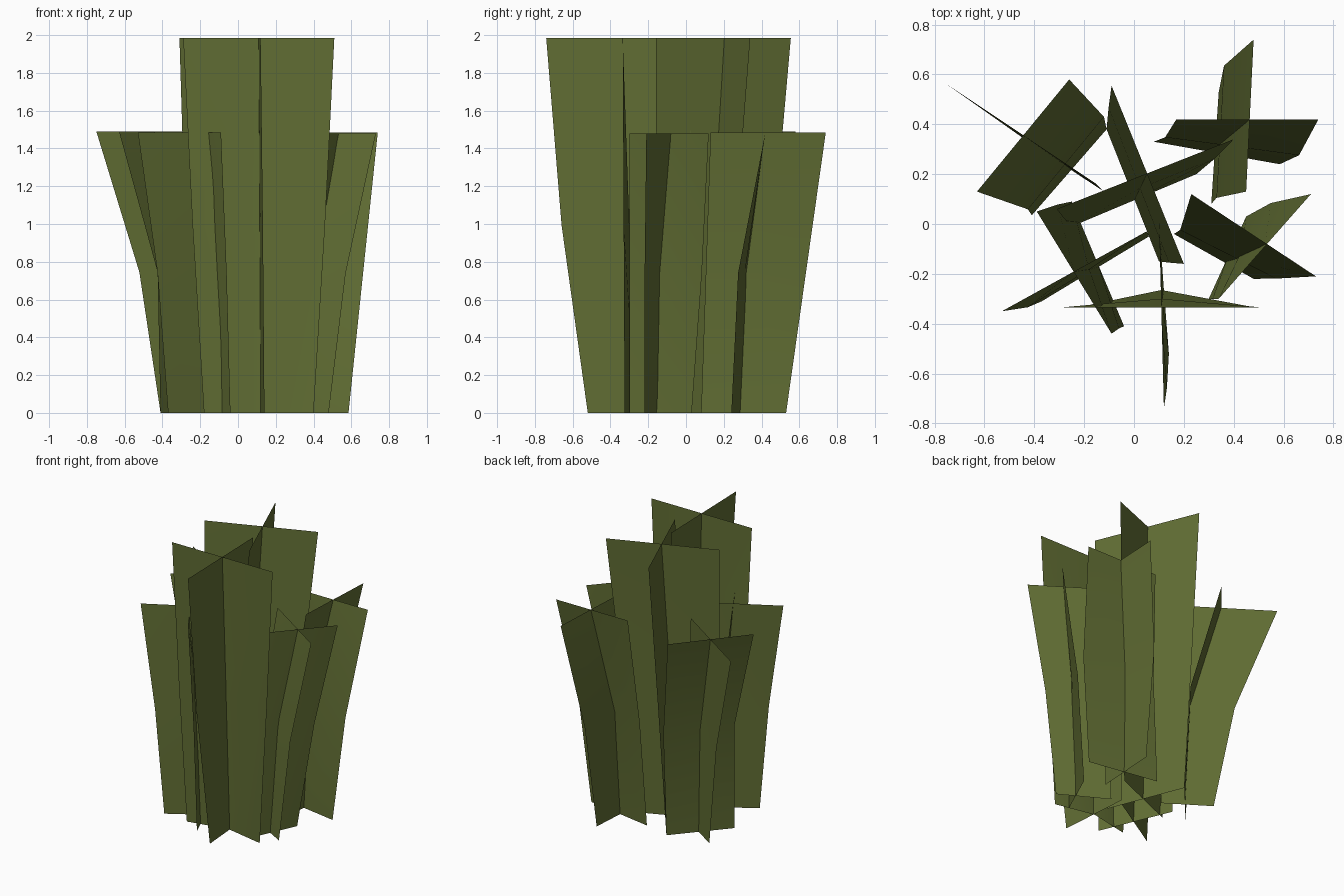
import bpy

# one flat grass colour
green = bpy.data.materials.new("grass green")
green.diffuse_color = (0.12, 0.155, 0.034, 1)


def grass_card(name, base, top, height, bend, bulge=0):
    """Bent upright sheet: base and top are (x1, y1, x2, y2) edges, bend is how
    far (x, y) the middle row has moved from base to top, bulge curves the foot."""
    mid = [b + (t - b) * bend[i % 2] for i, (b, t) in enumerate(zip(base, top))]
    verts, faces = [], []
    for z, e, k in ((0, base, 1), (height * 0.5, mid, 0.5), (height, top, 0)):
        for u in (0, 0.5, 1):
            c = k * bulge if u == 0.5 else 0
            verts.append((e[0] + (e[2] - e[0]) * u,
                          e[1] + (e[3] - e[1]) * u + c, z))
    for r in (0, 3):
        for c in (0, 1):
            i = r + c
            faces.append((i, i + 1, i + 4, i + 3))
    me = bpy.data.meshes.new(name)
    me.from_pydata(verts, [], faces)
    me.materials.append(green)
    for p in me.polygons:
        p.use_smooth = True
    ob = bpy.data.objects.new(name, me)
    bpy.context.collection.objects.link(ob)


def tuft(name, height, *cards):
    """Two crossing cards: (base edge, top edge, bend[, bulge])."""
    for n, (base, top, *shape) in enumerate(cards, 1):
        grass_card(f"{name}_card_{n}", base, top, height, *shape)


tuft("back_left_tuft", 1.49,
     ((-0.41, 0.32, -0.12, 0.13), (-0.75, 0.56, -0.15, 0.16), (0.33, 0.33)),
     ((-0.41, 0.035, -0.11, 0.38), (-0.63, 0.13, -0.26, 0.58), (0.07, 0.25)))
tuft("middle_tall_tuft", 1.985,
     ((-0.11, 0.38, 0.10, -0.15), (-0.09, 0.555, 0.20, -0.16), (0.4, 0.5)),
     ((-0.25, -0.01, 0.25, 0.20), (-0.31, 0.06, 0.40, 0.34), (0.5, 0.45)))
tuft("back_right_tuft", 1.485,
     ((0.34, 0.53, 0.31, 0.08), (0.48, 0.74, 0.45, 0.13), (0.15, 0.5)),
     ((0.08, 0.33, 0.585, 0.24), (0.17, 0.42, 0.74, 0.42), (0.5, 0.2)))
tuft("right_tuft", 1.48,
     ((0.45, 0.03, 0.30, -0.30), (0.71, 0.12, 0.34, -0.30), (0.38, 0.6)),
     ((0.16, -0.04, 0.48, -0.22), (0.23, 0.12, 0.73, -0.21), (0.36, 0.1)))
tuft("left_tuft", 1.485,
     ((-0.37, -0.31, 0.06, -0.05), (-0.53, -0.35, 0.05, -0.03), (0.35, 0.6)),
     ((-0.25, 0.09, -0.04, -0.41), (-0.39, 0.05, -0.09, -0.44), (0.4, 0.3)))
tuft("front_tall_tuft", 1.985,
     ((0.14, -0.52, 0.10, -0.01), (0.12, -0.74, 0.10, 0.03), (0.4, 0.63)),
     ((-0.18, -0.325, 0.40, -0.325), (-0.29, -0.335, 0.51, -0.335), (0.55, 0.5), 0.06))
